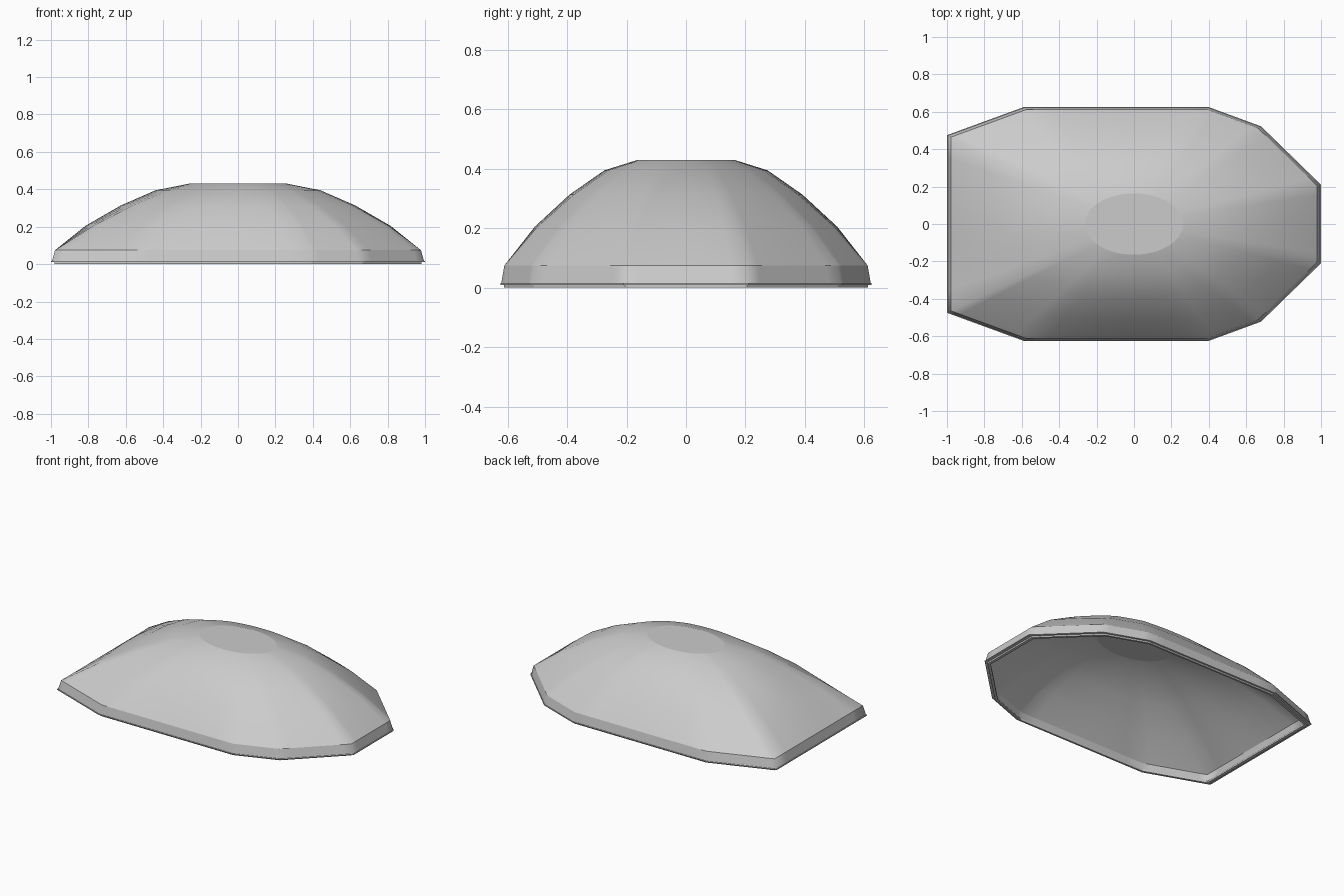
import bpy, bmesh, math

if "Cube" in bpy.data.objects:
    bpy.data.objects.remove(bpy.data.objects["Cube"])

# Half outline of the base, mirrored across the x axis
half = [(1.0, 0.21), (0.68, 0.522), (0.40, 0.625), (-0.59, 0.625), (-1.0, 0.475)]
corners = half + [(x, -y) for x, y in reversed(half)]
SUB = 8
HALF_WIDTH = 0.625


def outline():
    pts = []
    for i, (x0, y0) in enumerate(corners):
        x1, y1 = corners[(i + 1) % len(corners)]
        for k in range(SUB):
            t = k / SUB
            pts.append((x0 + (x1 - x0) * t, y0 + (y1 - y0) * t))
    return pts


BASE = outline()


def ring(bm, scale, z, blend):
    """Base outline blended towards an ellipse."""
    verts = []
    for x, y in BASE:
        a = math.atan2(y / HALF_WIDTH, x)
        ex, ey = math.cos(a), HALF_WIDTH * math.sin(a)
        verts.append(bm.verts.new((scale * (x + (ex - x) * blend),
                                   scale * (y + (ey - y) * blend), z)))
    return verts


def bridge(bm, a, b, smooth):
    n = len(a)
    for i in range(n):
        j = (i + 1) % n
        f = bm.faces.new((a[i], a[j], b[j], b[i]))
        f.smooth = smooth


def finish(bm, name):
    bmesh.ops.recalc_face_normals(bm, faces=bm.faces)
    mesh = bpy.data.meshes.new(name)
    bm.to_mesh(mesh)
    bm.free()
    obj = bpy.data.objects.new(name, mesh)
    bpy.context.collection.objects.link(obj)
    return obj


# Hollow dome shell: scale, height, blend to ellipse
profile = [(0.978, 0.075, 0.0), (0.815, 0.205, 0.25), (0.628, 0.313, 0.5),
           (0.440, 0.395, 0.75), (0.262, 0.43, 1.0)]
WALL = 0.02
bm = bmesh.new()
outer = [ring(bm, 0.995, 0.015, 0)] + [ring(bm, *p) for p in profile]
inner = [ring(bm, 0.97, 0.015, 0)]
inner += [ring(bm, s - WALL * (1 - b), z - WALL, b) for s, z, b in profile]
for shell in (outer, inner):
    for a, b in zip(shell, shell[1:]):
        bridge(bm, a, b, True)
    cap = bm.faces.new(shell[-1])
    for e in cap.edges:
        e.smooth = False
    for i in range(len(BASE)):
        for r in shell[:2]:
            bm.edges.get((r[i], r[(i + 1) % len(BASE)])).smooth = False
bridge(bm, outer[0], inner[0], False)
finish(bm, "dome_shell")

# Thin flange and recessed base strip under the dome
for name, s_out, s_in, z0, z1 in (("rim_flange", 1.0, 0.965, 0.010, 0.016),
                                  ("base_strip", 0.98, 0.96, 0.0, 0.010)):
    bm = bmesh.new()
    loops = [ring(bm, s, z, 0) for s, z in
             ((s_out, z0), (s_out, z1), (s_in, z1), (s_in, z0))]
    for a, b in zip(loops, loops[1:] + loops[:1]):
        bridge(bm, a, b, False)
    finish(bm, name)
